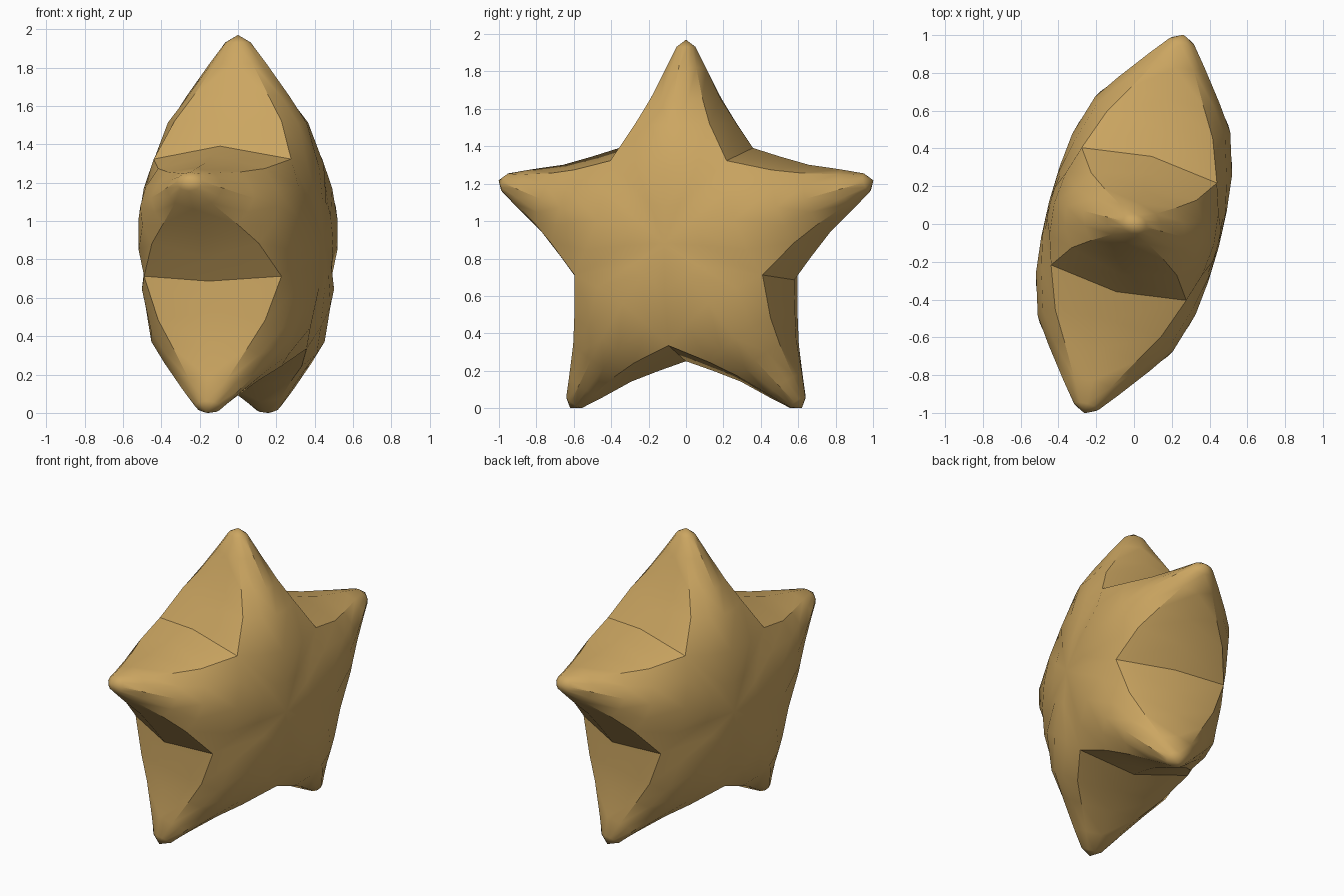
import bpy, bmesh, math
from mathutils import Vector

if "Cube" in bpy.data.objects:
    bpy.data.objects.remove(bpy.data.objects["Cube"])

CENTRE_Z = 0.881
TURN = math.radians(14.65)          # star plane is turned about z
ACROSS = Vector((math.sin(TURN), math.cos(TURN), 0))
NORMAL = Vector((math.cos(TURN), -math.sin(TURN), 0))
UP = Vector((0, 0, 1))

# One quarter of an arm: rows from body to tip, columns from ridge to side.
# Each point is (distance along arm, half width, half thickness).
ROWS = [
    [(.20, 0, .458), (.205, .08, .455), (.202, .147, .447)],
    [(.40, 0, .437), (.415, .17, .418), (.442, .321, .37), (.51, .37, 0)],
    [(.63, 0, .37), (.632, .105, .35), (.64, .205, .288), (.64, .279, 0)],
    [(.77, 0, .277), (.77, .075, .25), (.775, .143, .20), (.775, .19, 0)],
    [(.94, 0, .153), (.94, .045, .132), (.94, .083, .10), (.935, .112, 0)],
    [(1.05, 0, .068), (1.05, .027, .058), (1.05, .043, .038), (1.05, .052, 0)],
]
TIP = (1.089, 0, 0)
MIDDLE = (0, 0, .465)


def build_star():
    bm = bmesh.new()
    for arm in range(5):
        a = arm * math.tau / 5
        along = UP * math.cos(a) + ACROSS * math.sin(a)
        side = ACROSS * math.cos(a) - UP * math.sin(a)
        for su in (1, -1):
            for sn in (1, -1):
                def vert(p):
                    d, u, n = p
                    return bm.verts.new(along * d + side * (u * su)
                                        + NORMAL * (n * sn) + UP * CENTRE_Z)

                def face(*pts):
                    bm.faces.new([vert(p) for p in pts])

                # domed centre
                for p, q in zip(ROWS[0], ROWS[0][1:]):
                    face(MIDDLE, p, q)
                # arm skin
                for r0, r1 in zip(ROWS, ROWS[1:]):
                    for i in range(min(len(r0), len(r1)) - 1):
                        face(r0[i], r1[i], r1[i + 1], r0[i + 1])
                # rounded tip
                for p, q in zip(ROWS[-1], ROWS[-1][1:]):
                    face(p, TIP, q)
    bmesh.ops.remove_doubles(bm, verts=bm.verts, dist=0.002)
    bmesh.ops.recalc_face_normals(bm, faces=bm.faces)
    mesh = bpy.data.meshes.new("puffy_star")
    bm.to_mesh(mesh)
    bm.free()
    obj = bpy.data.objects.new("puffy_star", mesh)
    bpy.context.collection.objects.link(obj)
    return obj


star = build_star()
gold = bpy.data.materials.new("gold")
gold.diffuse_color = (0.60, 0.38, 0.12, 1)
gold.use_nodes = True
gold.node_tree.nodes["Principled BSDF"].inputs["Base Color"].default_value = gold.diffuse_color
star.data.materials.append(gold)

# smooth skin with sharp arm edges and notches
bpy.context.view_layer.objects.active = star
star.select_set(True)
bpy.ops.object.shade_smooth_by_angle(angle=math.radians(32))
